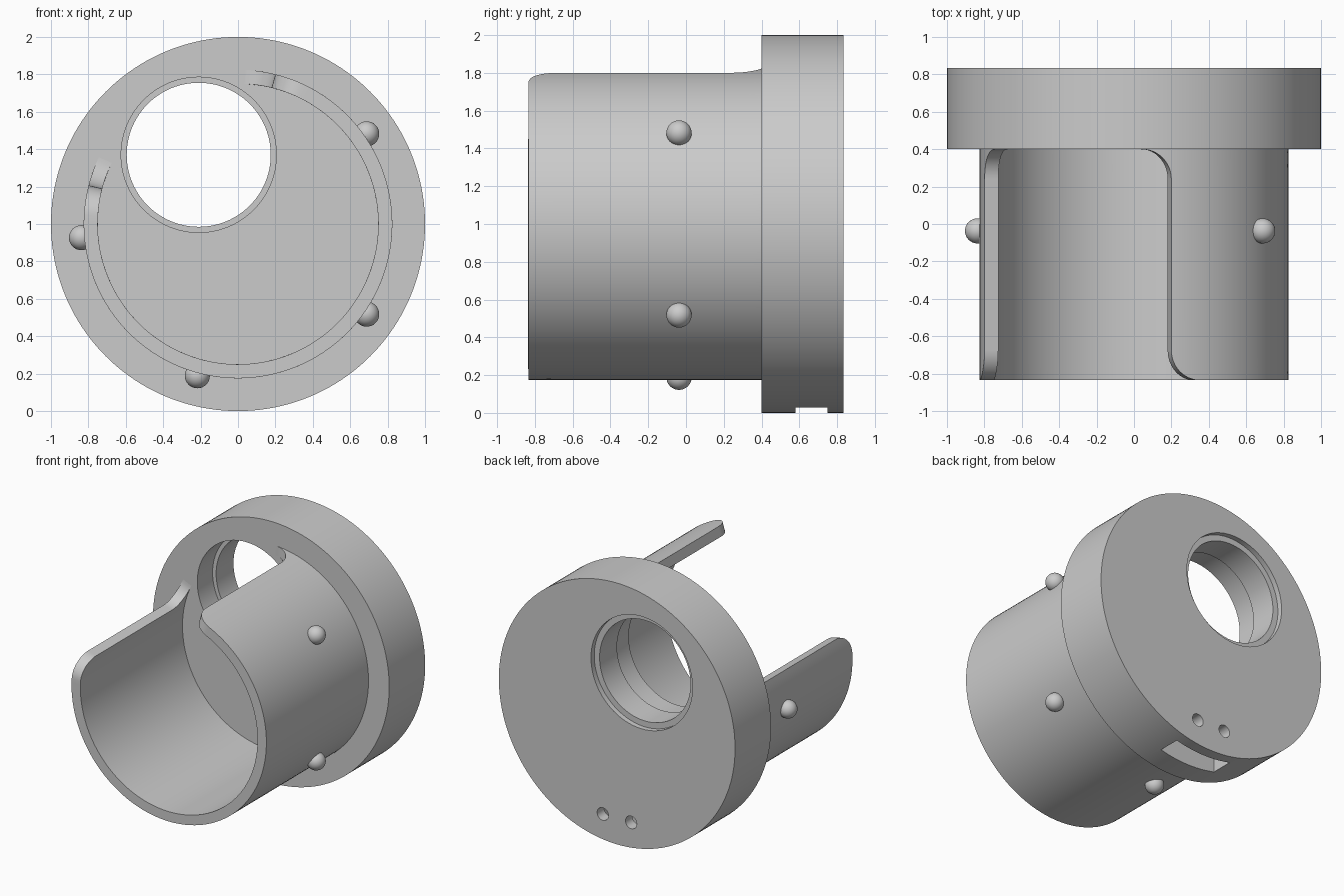
import bpy, bmesh, math
from mathutils import Matrix, Vector

if "Cube" in bpy.data.objects:
    bpy.data.objects.remove(bpy.data.objects["Cube"], do_unlink=True)

AXIS_Z = 1.0
FRONT, SHOULDER, BACK = -0.835, 0.40, 0.835
TUBE_R, WALL, FILLET = 0.825, 0.075, 0.16

grey = bpy.data.materials.new("plain_grey")
grey.use_nodes = True
colour = (0.6, 0.6, 0.6, 1)
grey.diffuse_color = colour
grey.node_tree.nodes["Principled BSDF"].inputs["Base Color"].default_value = colour


def make_object(name, bm):
    mesh = bpy.data.meshes.new(name)
    bm.to_mesh(mesh)
    bm.free()
    mesh.materials.append(grey)
    ob = bpy.data.objects.new(name, mesh)
    bpy.context.collection.objects.link(ob)
    return ob


def cylinder_y(name, x, z, radius, y0, y1, sides=96):
    bm = bmesh.new()
    place = Matrix.Translation((x, (y0 + y1) / 2, z)) @ Matrix.Rotation(math.pi / 2, 4, 'X')
    bmesh.ops.create_cone(bm, cap_ends=True, segments=sides, radius1=radius,
                          radius2=radius, depth=y1 - y0, matrix=place)
    return make_object(name, bm)


def box(name, centre, size):
    bm = bmesh.new()
    bmesh.ops.create_cube(bm, size=1, matrix=Matrix.Translation(centre) @ Matrix.Diagonal((*size, 1)))
    return make_object(name, bm)


def select_only(ob):
    bpy.ops.object.select_all(action='DESELECT')
    ob.select_set(True)
    bpy.context.view_layer.objects.active = ob


def finish(ob):
    select_only(ob)
    for mod in list(ob.modifiers):
        bpy.ops.object.modifier_apply(modifier=mod.name)
    bpy.ops.object.shade_smooth_by_angle(angle=math.radians(35))


# Thick end disc with an off-centre stepped bore, two pin holes and a bottom slot
disc = cylinder_y("end_disc", 0, AXIS_Z, 1.0, SHOULDER, BACK, 160)
bx, bz = -0.21, 1.37
cutters = [
    cylinder_y("bore_cutter", bx, bz, 0.385, 0.2, 1.0),
    cylinder_y("front_bore_cutter", bx, bz, 0.415, 0.2, 0.585),
    cylinder_y("back_recess_cutter", bx, bz, 0.43, 0.795, 1.0),
    box("slot_cutter", (0, 0.665, 0.13), (0.48, 0.17, 0.34)),
]
for side in (-1, 1):
    cutters.append(cylinder_y("pin_hole_cutter", side * 0.12, 0.2, 0.048, 0.7, 1.0, 32))
for cutter in cutters:
    mod = disc.modifiers.new("cut", 'BOOLEAN')
    mod.operation, mod.solver, mod.object = 'DIFFERENCE', 'EXACT', cutter
finish(disc)
for cutter in cutters:
    bpy.data.objects.remove(cutter, do_unlink=True)


# Open sleeve: a curved sheet whose gap is rounded at the front and flared at the disc
def gap_shift(y):
    def arc(d):
        d = min(d, FILLET)
        return FILLET - math.sqrt(FILLET ** 2 - (FILLET - d) ** 2)
    return (arc(y - FRONT) - arc(SHOULDER - y)) / TUBE_R


steps = [FILLET * (1 - math.cos(math.pi / 2 * i / 12)) for i in range(13)]
rows = [FRONT + s for s in steps] + [SHOULDER - s for s in reversed(steps)]
start, end, columns = math.radians(165.5 - 360), math.radians(76), 112
bm = bmesh.new()
grid = []
for y in rows:
    shift = gap_shift(y)
    a0, a1 = start + shift, end - shift
    angles = [a0 + (a1 - a0) * j / columns for j in range(columns + 1)]
    grid.append([bm.verts.new((TUBE_R * math.cos(a), y, AXIS_Z + TUBE_R * math.sin(a)))
                 for a in angles])
for low, high in zip(grid, grid[1:]):
    for j in range(columns):
        bm.faces.new((low[j], high[j], high[j + 1], low[j + 1]))
# Straighten the corner shift: the sheet widens toward the disc
for f in bm.faces:
    f.normal_update()
sleeve = make_object("open_sleeve", bm)
wall = sleeve.modifiers.new("wall", 'SOLIDIFY')
wall.thickness, wall.offset = WALL, -1
finish(sleeve)

# Round locating nubs spaced about the sleeve
for i in range(4):
    a = math.radians(35 - 70 * i)
    bm = bmesh.new()
    centre = Vector((0.84 * math.cos(a), -0.037, AXIS_Z + 0.84 * math.sin(a)))
    bmesh.ops.create_uvsphere(bm, u_segments=32, v_segments=16, radius=0.067,
                              matrix=Matrix.Translation(centre))
    finish(make_object(f"locating_nub_{i + 1}", bm))
